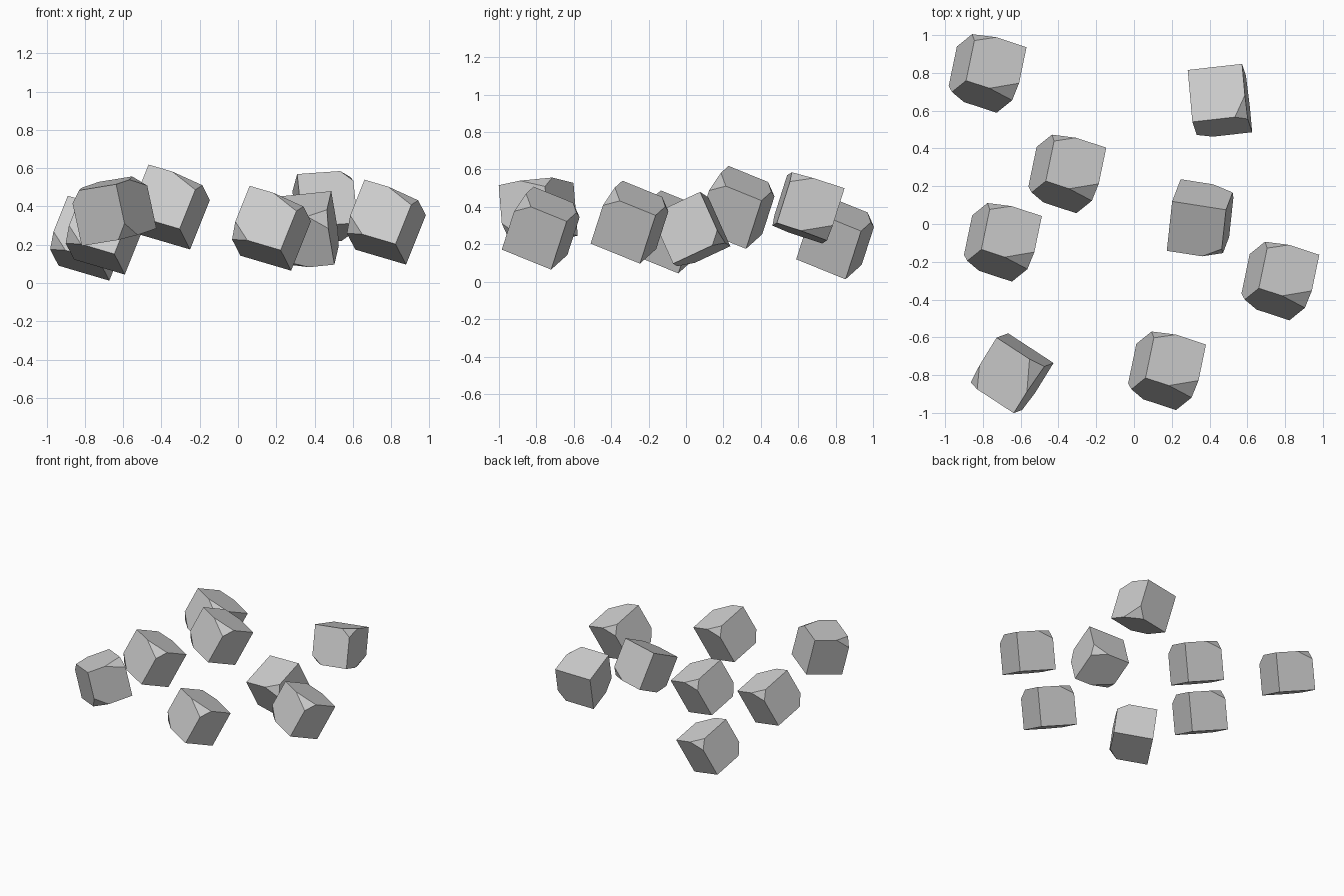
import bpy
import bmesh
from mathutils import Matrix, Vector

default = bpy.data.objects.get("Cube")
if default:
    bpy.data.objects.remove(default, do_unlink=True)

# Single stone colour
stone = bpy.data.materials.new("stone_grey")
stone.use_nodes = True
GREY = (0.6, 0.6, 0.6, 1.0)
stone.diffuse_color = GREY
stone.node_tree.nodes["Principled BSDF"].inputs["Base Color"].default_value = GREY

SIDE = 0.29
# Chipped corners: which corner, and how far the chip runs along each edge
CHIPS = [
    ((1, -1, 1), (0.155, 0.08, 0.06)),
    ((-1, 1, 1), (0.115, 0.057, 0.063)),
    ((-1, -1, -1), (0.10, 0.06, 0.08)),
]


def chipped_block():
    """Cube with three corners sliced off flat."""
    bm = bmesh.new()
    bmesh.ops.create_cube(bm, size=SIDE)
    for signs, runs in CHIPS:
        corner = Vector(signs) * SIDE / 2
        normal = Vector([s / r for s, r in zip(signs, runs)]).normalized()
        on_plane = corner.copy()
        on_plane.x -= signs[0] * runs[0]
        cut = bmesh.ops.bisect_plane(
            bm, geom=bm.verts[:] + bm.edges[:] + bm.faces[:],
            plane_co=on_plane, plane_no=normal, clear_outer=True)
        rim = [g for g in cut["geom_cut"] if isinstance(g, bmesh.types.BMEdge)]
        bmesh.ops.edgeloop_fill(bm, edges=rim)
    bmesh.ops.recalc_face_normals(bm, faces=bm.faces[:])
    return bm


def pose(u, v):
    """Rotation whose first two axes follow u and v."""
    u = Vector(u).normalized()
    v = Vector(v)
    v = (v - u * v.dot(u)).normalized()
    return Matrix((u, v, u.cross(v))).transposed().to_4x4()


def add_rock(name, turn, x, y, top):
    """Rock centred on x and y, with its highest point at top."""
    bm = chipped_block()
    bmesh.ops.transform(bm, matrix=turn, verts=bm.verts[:])
    axes = list(zip(*[vert.co for vert in bm.verts]))
    shift = Vector((x - (min(axes[0]) + max(axes[0])) / 2,
                    y - (min(axes[1]) + max(axes[1])) / 2,
                    top - max(axes[2])))
    bmesh.ops.translate(bm, vec=shift, verts=bm.verts[:])
    mesh = bpy.data.meshes.new(name)
    bm.to_mesh(mesh)
    bm.free()
    mesh.materials.append(stone)
    bpy.context.collection.objects.link(bpy.data.objects.new(name, mesh))


# Five rocks share one tilt, three lie differently
tilted = pose((0.915, -0.30, -0.27), (0.19, 0.91, -0.37))
leaning_back = pose((-0.085, 0.947, -0.309), (-0.10, 0.30, 0.947))
upturned = pose((-0.983, 0.153, -0.10), (0.095, 0.90, 0.42))
flat = pose((0.515, 0.833, 0.178), (-0.826, 0.539, -0.135))

ROCKS = [
    ("rock_right", tilted, 0.775, -0.302, 0.54),
    ("rock_front", tilted, 0.175, -0.777, 0.508),
    ("rock_middle", tilted, -0.353, 0.265, 0.619),
    ("rock_back_left", tilted, -0.775, 0.797, 0.456),
    ("rock_left", tilted, -0.694, -0.097, 0.488),
    ("rock_back_right", leaning_back, 0.455, 0.655, 0.585),
    ("rock_center", upturned, 0.35, 0.033, 0.48),
    ("rock_front_left", flat, -0.645, -0.79, 0.557),
]
for rock in ROCKS:
    add_rock(*rock)
